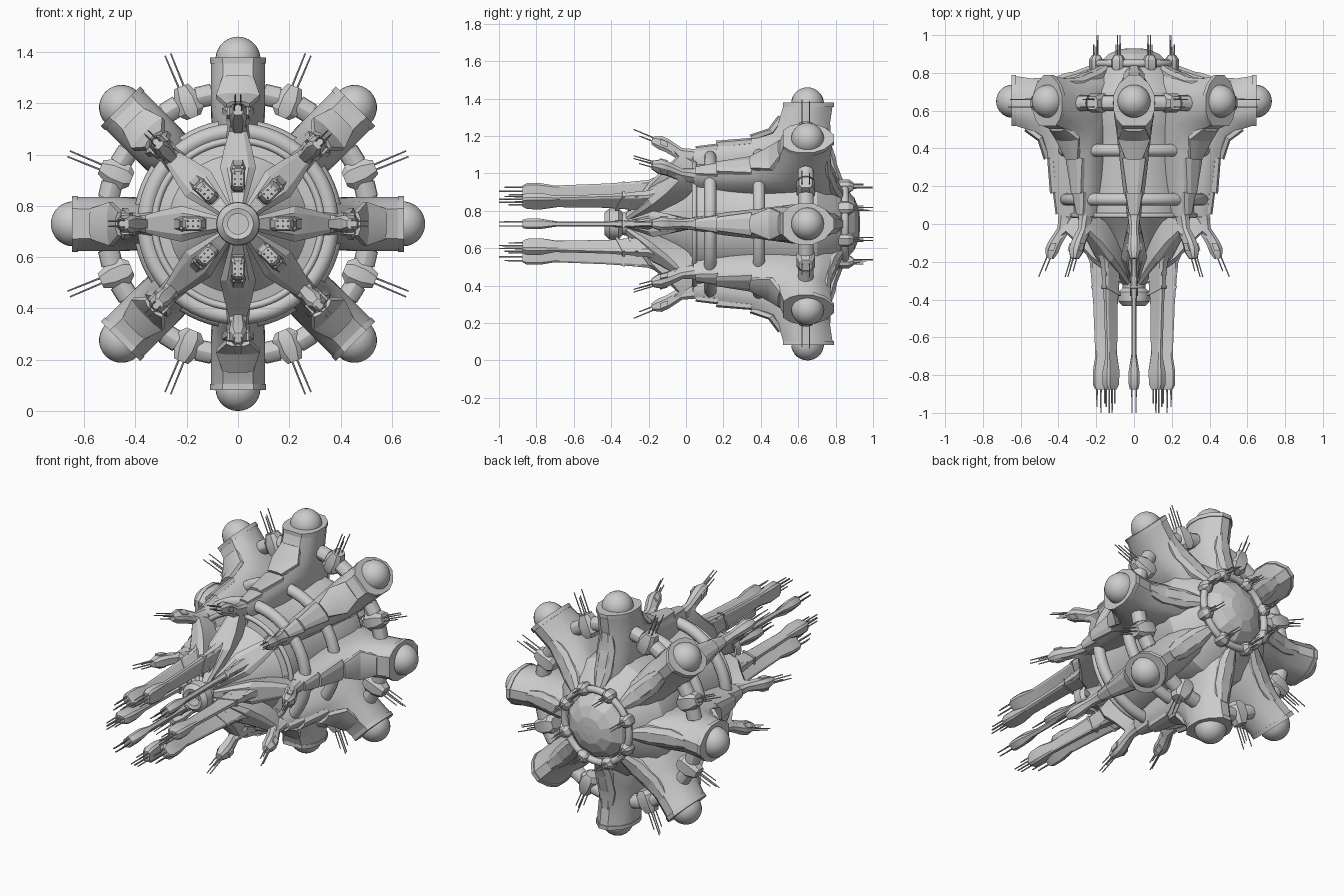
import bpy, bmesh
from math import pi, sin, cos, radians
from mathutils import Vector, Matrix

if "Cube" in bpy.data.objects:
    bpy.data.objects.remove(bpy.data.objects["Cube"])

CZ = 0.73                     # height of the long axis, which runs along y


def finish(bm, name, angle=30):
    bmesh.ops.recalc_face_normals(bm, faces=bm.faces)
    me = bpy.data.meshes.new(name)
    bm.to_mesh(me)
    bm.free()
    me.shade_smooth()
    me.set_sharp_from_angle(angle=radians(angle))
    return me


def place(me, name, n=1, offset=0.0):
    """Repeat a mesh n times around the long axis."""
    for k in range(n):
        ob = bpy.data.objects.new(f"{name}_{k + 1}" if n > 1 else name, me)
        ob.matrix_world = (Matrix.Translation((0, 0, CZ))
                           @ Matrix.Rotation(offset + 2 * pi * k / n, 4, 'Y'))
        bpy.context.collection.objects.link(ob)


SECTION = [(0, .5), (.22, 1), (.75, 1), (1, .6), (1, -.6), (.75, -1), (.22, -1), (0, -.5)]
ARM = [(0, .55), (.14, .86), (.3, 1), (.6, 1), (.82, .75), (1, .25),
       (1, -.25), (.82, -.75), (.6, -1), (.3, -1), (.14, -.86), (0, -.55)]
PETAL = [(0, .6), (.12, 1), (1, .45), (1, -.45), (.12, -1), (0, -.6)]
BOX = [(0, 1), (1, 1), (1, -1), (0, -1)]


def loft(bm, stations, section=SECTION):
    """Stations (y0, r0, y1, r1, half_width): a section spanned between two (y, r) points."""
    rings = []
    for y0, r0, y1, r1, w in stations:
        rings.append([bm.verts.new((s * w, y0 + (y1 - y0) * t, r0 + (r1 - r0) * t))
                      for t, s in section])
    n = len(section)
    for a, b in zip(rings, rings[1:]):
        for i in range(n):
            bm.faces.new((a[i], a[(i + 1) % n], b[(i + 1) % n], b[i]))
    bm.faces.new(rings[0])
    bm.faces.new(rings[-1])


def rod(bm, a, b, r0, r1=None, seg=6):
    a, b = Vector(a), Vector(b)
    m = (Matrix.Translation((a + b) / 2)
         @ (b - a).to_track_quat('Z', 'Y').to_matrix().to_4x4())
    bmesh.ops.create_cone(bm, cap_ends=True, segments=seg, radius1=r0,
                          radius2=r0 if r1 is None else r1, depth=(b - a).length, matrix=m)


def lathe(name, profile, seg, closed=False, angle=30):
    """Revolve (y, r) points around the long axis."""
    bm = bmesh.new()
    rings = [[bm.verts.new((r * sin(2 * pi * k / seg), y, r * cos(2 * pi * k / seg)))
              for k in range(seg)] for y, r in profile]
    pairs = list(zip(rings, rings[1:])) + ([(rings[-1], rings[0])] if closed else [])
    for a, b in pairs:
        for k in range(seg):
            j = (k + 1) % seg
            bm.faces.new((a[k], a[j], b[j], b[k]))
    if not closed:
        bm.faces.new(rings[0])
        bm.faces.new(rings[-1])
    place(finish(bm, name, angle), name)


def hoop(name, y, R, r):
    lathe(name, [(y + r * cos(2 * pi * i / 12), R + r * sin(2 * pi * i / 12))
                 for i in range(12)], 64, closed=True, angle=60)


# central hull with hollow nose, and faceted rear dome
lathe("hull", [(-.36, .04), (-.43, .04), (-.435, .06), (-.41, .083), (-.36, .085), (-.34, .06),
               (-.28, .065), (-.18, .1), (-.05, .19), (.04, .27), (.05, .32), (.1, .32),
               (.35, .31), (.5, .33), (.62, .355), (.7, .345), (.78, .28), (.83, .23),
               (.835, .18)], 48)
lathe("rear_dome", [(.82, .2), (.86, .185), (.9, .14), (.925, .08), (.93, .03)], 10, angle=5)

# tubular rings
hoop("front_ring", .13, .36, .033)
hoop("middle_ring", .39, .375, .033)
hoop("outer_ring", .64, .52, .033)
hoop("rear_ring", .85, .215, .02)
hoop("hull_rim", .045, .325, .014)

# eight flaring arms
bm = bmesh.new()
loft(bm, [(.04, .4, .04, .22, .035), (.2, .425, .24, .22, .062), (.34, .45, .55, .22, .083),
          (.42, .48, .82, .23, .1), (.465, .52, .80, .36, .105), (.505, .58, .76, .47, .105),
          (.525, .645, .785, .64, .105)], ARM)
place(finish(bm, "arm", 25), "arm", 8)

# collar lip around the end of each arm
bm = bmesh.new()
loft(bm, [(.518, .625, .79, .625, .109), (.518, .648, .79, .648, .109)], ARM)
place(finish(bm, "arm_collar"), "arm_collar", 8)

# dome on each arm end
bm = bmesh.new()
bmesh.ops.create_uvsphere(bm, u_segments=24, v_segments=14, radius=.088,
                          matrix=Matrix.Translation((0, .65, .642)))
place(finish(bm, "arm_dome", 60), "arm_dome", 8)

# overlapping armour plates along each arm's spine
bm = bmesh.new()
for st in ([(.05, .415, .06, .38, .026), (.17, .43, .17, .39, .045)],
           [(.16, .445, .17, .4, .036), (.35, .46, .35, .42, .062)],
           [(.34, .477, .36, .44, .045), (.44, .51, .47, .48, .085), (.492, .58, .53, .56, .06)]):
    loft(bm, st)
# rear ridge of each arm
loft(bm, [(.845, .22, .77, .2, .03), (.81, .31, .74, .28, .055), (.775, .43, .7, .42, .055),
          (.772, .53, .7, .52, .035)])
place(finish(bm, "arm_armour", 20), "arm_armour", 8)

# side gun pods on the outer ring, between the arms
bm = bmesh.new()
loft(bm, [(.60, .45, .68, .45, .03), (.59, .475, .69, .475, .052),
          (.59, .53, .69, .53, .052), (.605, .58, .675, .58, .03)])
for sx in (-1, 1):
    rod(bm, (sx * .04, .64, .515), (sx * .1, .64, .505), .042, seg=12)
    for sy in (-1, 1):
        rod(bm, (sx * .01, .64 + sy * .02, .56),
            (sx * .012, .64 + sy * .02, .715 if sx * sy > 0 else .68), .004, .003)
place(finish(bm, "ring_gun"), "ring_gun", 8, pi / 8)

# rear gun pods on the rear ring
bm = bmesh.new()
loft(bm, [(.80, .2, .80, .235, .018), (.83, .185, .83, .25, .033),
          (.87, .185, .87, .25, .033), (.895, .2, .895, .235, .02)])
for sx in (-1, 1):
    rod(bm, (sx * .008, .88, .21), (sx * .008, 1.0, .21), .0035, .0025)
    rod(bm, (sx * .008, .88, .228), (sx * .008, .95, .228), .0035, .0025)
rod(bm, (0, .75, .24), (0, .84, .225), .016, seg=8)
place(finish(bm, "rear_gun"), "rear_gun", 8, pi / 8)

# front star petals: slanted blades from the nose out to the claws
bm = bmesh.new()
loft(bm, [(-.33, .05, -.2, .04, .022), (-.25, .15, -.08, .13, .05), (-.2, .22, .0, .22, .07),
          (-.12, .29, .04, .29, .055), (-.05, .36, .055, .37, .035), (-.075, .39, .03, .395, .028)],
     PETAL)
place(finish(bm, "front_petal", 20), "front_petal", 8)

# claw guns on the petal ends
bm = bmesh.new()
loft(bm, [(.05, .4, .03, .33, .033), (-.02, .405, -.05, .35, .024), (-.09, .452, -.11, .385, .032),
          (-.13, .47, -.15, .4, .034), (-.18, .465, -.185, .425, .02)])
loft(bm, [(-.10, .44, -.10, .41, .042), (-.14, .455, -.14, .425, .042)], BOX)
for sx in (-1, 1):
    rod(bm, (sx * .01, -.16, .455), (sx * .01, -.28, .505), .004, .003)
    rod(bm, (sx * .014, -.16, .435), (sx * .014, -.25, .47), .004, .003)
place(finish(bm, "claw_gun"), "claw_gun", 8)

# eight long front cannons with stepped heads
bm = bmesh.new()
loft(bm, [(-.875, .205, -.875, .145, .022), (-.85, .218, -.85, .13, .028),
          (-.78, .218, -.78, .125, .028), (-.7, .205, -.69, .135, .014),
          (-.42, .216, -.42, .13, .014), (-.3, .225, -.3, .12, .02),
          (-.2, .235, -.14, .12, .03), (-.12, .27, -.05, .14, .03)],
     [(0, .6), (.12, 1), (.88, 1), (1, .6), (1, -.6), (.88, -1), (.12, -1), (0, -.6)])
# slanted bands
for y in (-.38, -.31):
    loft(bm, [(y + .04, .226, y, .12, .021), (y + .055, .228, y + .015, .12, .021)], BOX)
# needle barrels
for sx in (-1, 1):
    for r, tip in ((.155, -.95), (.175, -1.0), (.196, -.97)):
        rod(bm, (sx * .011, -.86, r), (sx * .011, tip, r), .0045, .0035)
place(finish(bm, "front_cannon"), "front_cannon", 8)
